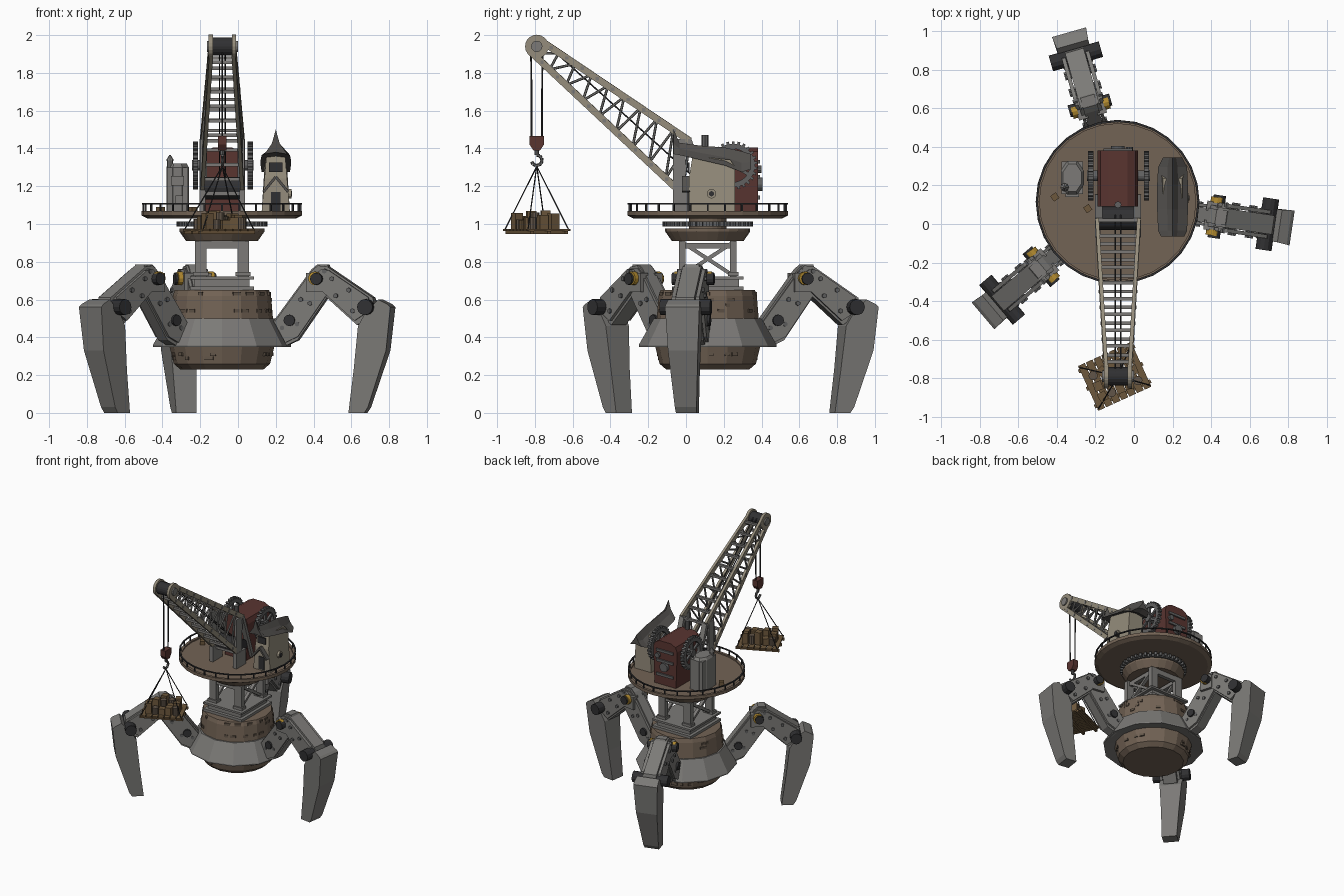
import bpy, bmesh, random
from math import sin, cos, pi, radians
from mathutils import Matrix, Vector

if "Cube" in bpy.data.objects:
    bpy.data.objects.remove(bpy.data.objects["Cube"])

random.seed(4)
CX, CY = -0.085, 0.115
C = Matrix.Translation((CX, CY, 0))
I = Matrix.Identity(4)
COL = dict(brown=(.17, .125, .09), tile=(.12, .09, .065), grey=(.2, .195, .185), steel=(.12, .12, .12),
           dark=(.03, .03, .032), red=(.1, .035, .03), beige=(.3, .265, .2), gold=(.45, .26, .03),
           wood=(.15, .095, .045), roof=(.085, .08, .075))
MATS = {}
for k, c in COL.items():
    MATS[k] = bpy.data.materials.new(k)
    MATS[k].diffuse_color = (*c, 1)


class Part:
    """Collects simple solids into one named, flat-shaded object."""
    def __init__(self, name, mat):
        self.name, self.mat, self.bm = name, mat, bmesh.new()

    def box(self, loc, size, M=I, rot=I):
        bmesh.ops.create_cube(self.bm, size=1, matrix=M @ Matrix.Translation(loc) @ rot @ Matrix.Diagonal((*size, 1)))

    def rod(self, a, b, r, r2=None, n=8, M=I):
        a, b = Vector(a), Vector(b)
        T = Matrix.Translation((a + b) / 2) @ (b - a).to_track_quat('Z', 'Y').to_matrix().to_4x4()
        bmesh.ops.create_cone(self.bm, cap_ends=True, segments=n, radius1=r, radius2=r if r2 is None else r2,
                              depth=(b - a).length, matrix=M @ T)

    def beam(self, a, b, w, h, M=I):
        a, b = Vector(a), Vector(b)
        T = Matrix.Translation((a + b) / 2) @ (b - a).to_track_quat('Z', 'X').to_matrix().to_4x4()
        self.box((0, 0, 0), (h, w, (b - a).length), M @ T)

    def prism(self, pts, M=I, hw=.05, off=0):
        # outline in local xz, extruded along y; a third value sets the half width per point
        w = [p[2] if len(p) > 2 else hw for p in pts]
        s = [[self.bm.verts.new(M @ Vector((p[0], off + d * q, p[1]))) for p, q in zip(pts, w)] for d in (-1, 1)]
        n = len(pts)
        self.bm.faces.new(s[0])
        self.bm.faces.new(s[1][::-1])
        for i in range(n):
            self.bm.faces.new((s[0][i], s[1][i], s[1][(i + 1) % n], s[0][(i + 1) % n]))

    def lathe(self, prof, n, M=I, ring=False):
        V = [[self.bm.verts.new(M @ Vector((r * cos(2 * pi * i / n), r * sin(2 * pi * i / n), z))) for r, z in prof]
             for i in range(n)]
        m = len(prof)
        for i in range(n):
            A, B = V[i], V[(i + 1) % n]
            for j in range(m if ring else m - 1):
                k = (j + 1) % m
                self.bm.faces.new((A[j], B[j], B[k], A[k]))
        if not ring:
            self.bm.faces.new([v[0] for v in V])
            self.bm.faces.new([v[-1] for v in V])

    def gear(self, M, r, h, teeth, inner):
        self.lathe([(inner, -h / 2), (r * .9, -h / 2), (r * .9, h / 2), (inner, h / 2)], 32, M, True)
        for i in range(teeth):
            self.box((r * .93, 0, 0), (r * .14, r * 3 / teeth, h), M @ Matrix.Rotation(2 * pi * i / teeth, 4, 'Z'))

    def done(self):
        bmesh.ops.recalc_face_normals(self.bm, faces=self.bm.faces)
        me = bpy.data.meshes.new(self.name)
        self.bm.to_mesh(me)
        self.bm.free()
        me.materials.append(MATS[self.mat])
        ob = bpy.data.objects.new(self.name, me)
        bpy.context.collection.objects.link(ob)


def rz(a): return Matrix.Rotation(a, 4, 'Z')

# hull, skirt and scattered armour tiles
p = Part('hull', 'brown')
p.lathe([(.22, .23), (.255, .26), (.28, .36), (.28, .48), (.27, .5), (.26, .62), (.25, .65)], 16, C)
p.done()
p = Part('hull_skirt', 'grey')
p.lathe([(.275, .36), (.365, .35), (.365, .36), (.285, .5), (.27, .5)], 12, C, True)
p.done()
p = Part('hull_tiles', 'tile')
for i in range(44):
    z = random.choice((.29, .31, .54, .57, .6, .63))
    r = .268 - (z - .5) * .09 if z > .4 else .255 + (z - .26) * .25
    p.box((r - .004, 0, z), (.016, random.uniform(.02, .05), .018), C @ rz(random.uniform(0, 2 * pi)))
p.done()

# tower: base frame, four columns, braces
p = Part('tower_frame', 'grey')
for z, h in ((.66, .02), (.715, .015)):
    p.box((0, 0, z), (.34, .38, h), C)
p.box((0, 0, .688), (.29, .33, .05), C)
for sx in (-1, 1):
    for sy in (-1, 1):
        p.box((sx * .112, sy * .135, .81), (.06, .035, .2), C)
        p.box((sx * .112, sy * .135, .735), (.08, .055, .02), C)
        p.beam((sx * .115, sy * .13, .73), (sx * .115, -sy * .13, .9), .025, .02, C)
    p.box((sx * .112, 0, .885), (.03, .27, .03), C)
    p.box((0, sx * .135, .89), (.22, .03, .04), C)
p.done()
p = Part('turntable', 'brown')
p.lathe([(.19, .91), (.225, .96), (.225, .975), (.1, .975), (.1, 1.04)], 24, C)
p.done()
p = Part('slewing_gear', 'steel')
p.gear(C @ Matrix.Translation((0, 0, 1)), .24, .024, 40, .09)
p.done()

# deck and railing
p = Part('deck', 'brown')
p.lathe([(.395, 1.03), (.425, 1.045), (.425, 1.07), (.405, 1.07), (.405, 1.06)], 28, C)
p.done()
p = Part('deck_railing', 'dark')
p.lathe([(.414, 1.102), (.424, 1.102), (.424, 1.11), (.414, 1.11)], 28, C, True)
for i in range(28):
    p.box((.416, 0, 1.087), (.009, .009, .04), C @ rz(2 * pi * i / 28))
p.done()

# three legs
ARM1 = [(.27, .47), (.485, .76), (.515, .785), (.57, .785), (.615, .68), (.41, .385), (.335, .35)]
ARM2 = [(.48, .745), (.52, .78), (.57, .775), (.815, .61), (.83, .53), (.73, .465), (.535, .64)]
FOOT = [(.90, .575, .09), (.915, .56, .092), (.89, .33, .08), (.79, .03, .058), (.77, 0, .055), (.685, 0, .055),
        (.715, .23, .065), (.74, .46, .08), (.78, .53, .085), (.85, .6, .085)]
for n, ang in (('right', -8.5), ('back', 106), ('left', 220.3)):
    L = C @ rz(radians(ang))
    p = Part(n + '_leg_arms', 'grey')
    p.prism(ARM1, L, .038)
    p.prism(ARM2, L, .05)
    for s in (-1, 1):
        p.prism([(x * .9 + .045, z * .9 + .057) for x, z in ARM1], L, .008, s * .048)
        p.prism([(x * .86 + .092, z * .86 + .088) for x, z in ARM2], L, .01, s * .064)
        p.box((.51, s * .05, .69), (.1, .05, .1), L)
    p.done()
    p = Part(n + '_leg_foot', 'grey')
    p.prism(FOOT, L)
    p.done()
    p = Part(n + '_leg_axles', 'dark')
    for x, z, r, w in ((.52, .71, .032, .112), (.785, .56, .042, .135), (.37, .49, .03, .07)):
        p.rod((x, -w, z), (x, w, z), r, n=12, M=L)
    p.done()
    p = Part(n + '_leg_bolts', 'steel')
    for x, z, w in ((.33, .45, .06), (.43, .6, .065), (.41, .47, .06), (.48, .58, .065), (.6, .71, .085),
                    (.69, .65, .085), (.62, .62, .085), (.71, .54, .085), (.56, .75, .08)):
        p.rod((x, -w, z), (x, w, z), .013, n=6, M=L)
    p.done()
    p = Part(n + '_leg_knee_rings', 'gold')
    for s in (-1, 1):
        p.rod((.512, s * .07, .712), (.512, s * .1, .712), .036, n=12, M=L)
    p.done()

# boom: four chords, rungs, side lacing
X = -.083
U0, U1, L0, L1 = [Vector((0, y, z)) for y, z in ((.02, 1.44), (-.76, 1.965), (-.02, 1.16), (-.81, 1.9))]
def node(a, b, s, t, e=0):
    v = a.lerp(b, t)
    return Vector((X + s * (.108 - .048 * t + e), v.y, v.z))
p = Part('boom_chords', 'beige')
q = Part('boom_lacing', 'grey')
N = 9
for s in (-1, 1):
    p.beam(node(U0, U1, s, 0), node(U0, U1, s, 1), .02, .036)
    p.beam(node(L0, L1, s, 0), node(L0, L1, s, 1), .02, .036)
    p.rod((X + s * .05, -.79, 1.94), (X + s * .072, -.79, 1.94), .062, n=20)
    q.rod((X + s * .07, -.79, 1.94), (X + s * .082, -.79, 1.94), .03, n=12)
    for i in range(N):
        t, u = i / N, (i + 1) / N
        q.rod(node(U0, U1, s, t), node(L0, L1, s, u), .007, n=6)
        q.rod(node(U0, U1, s, t), node(L0, L1, s, t), .007, n=6)
for i in range(N + 1):
    t = i / N * .94
    q.beam(node(U0, U1, -1, t, .012), node(U0, U1, 1, t, .012), .018, .018)
    q.beam(node(L0, L1, -1, t, .012), node(L0, L1, 1, t, .012), .018, .018)
# boom mount
for s in (-1, 1):
    q.box((X + s * .108, -.035, 1.3), (.02, .065, .3))
    q.beam((X + s * .1, .02, 1.44), (X + s * .1, .14, 1.08), .04, .025)
    q.box((X + s * .105, -.01, 1.12), (.03, .12, .12))
p.done()
q.done()
p = Part('boom_pulley_and_winch', 'dark')
p.rod((X - .05, -.79, 1.94), (X + .05, -.79, 1.94), .048, n=20)
p.rod((X - .1, .03, 1.19), (X + .1, .03, 1.19), .06, n=16)
p.done()

# ropes, hook block and hook
p = Part('hoist_ropes', 'dark')
for y in (-.82, -.76):
    p.rod((X, y, 1.93), (X, -.79 + (y + .79) * .9, 1.45), .005, n=6)
for s in (-1, 1):
    p.rod((X + s * .015, -.77, 1.98), (X + s * .015, .05, 1.24), .004, n=6)
H = Vector((X, -.79, 1.305))
G = Matrix.Translation((-.1, -.79, 0)) @ rz(radians(24.5))
for a in (-1, 1):
    for b in (-1, 1):
        p.rod(H, G @ Vector((a * .15, b * .12, .965)), .0035, n=5)
p.done()
p = Part('hook_block', 'red')
p.prism([(-.038, 1.465), (.038, 1.465), (.038, 1.42), (.018, 1.39), (-.018, 1.39), (-.038, 1.42)],
        Matrix.Translation((X, -.79, 0)) @ rz(pi / 2), .022)
p.done()
p = Part('hook', 'steel')
p.rod((X, -.79, 1.4), (X, -.79, 1.365), .012)
arc = [Vector((X, -.79 + .028 * cos(a), 1.337 + .028 * sin(a))) for a in [radians(90 - 32 * i) for i in range(9)]]
for a, b in zip(arc, arc[1:]):
    p.rod(a, b, .009, n=6)
p.done()

# cargo pallet and load
p = Part('cargo_pallet', 'wood')
for i in range(7):
    p.box((-.132 + i * .044, 0, .968), (.038, .255, .012), G)
for y in (-.1, 0, .1):
    p.box((0, y, .955), (.32, .02, .018), G)
p.done()
p = Part('cargo_crates', 'wood')
q = Part('cargo_barrels', 'tile')
for i in range(15):
    x, y = -.1 + .05 * (i % 5), -.07 + .06 * (i // 5)
    h = random.uniform(.04, .085) + (.045 if i in (6, 7, 12) else 0)
    if i % 3 == 1:
        q.rod((x, y, .973), (x, y, .975 + h), .024, n=10, M=G)
    else:
        p.box((x, y, .973 + h / 2), (.045, .048, h), G, rz(random.uniform(-.4, .4)))
p.done()
q.done()

# engine house: arched profile
p = Part('engine_house', 'red')
E = Matrix.Translation((X, .235, 0))
p.prism([(-.095, 1.06), (-.105, 1.35), (-.09, 1.385), (-.05, 1.405), (.05, 1.405), (.09, 1.385), (.105, 1.35), (.095, 1.06)], E, .145)
p.done()
p = Part('engine_fittings', 'steel')
for z in (1.14, 1.25, 1.33):
    p.box((X, .385, z), (.15, .012, .02))
p.rod((X, .37, 1.21), (X, .405, 1.21), .035, n=12)
p.rod((X + .06, .37, 1.29), (X + .06, .4, 1.29), .02, n=10)
p.rod((X, .1, 1.38), (X, .1, 1.47), .018, n=8)
p.rod((X - .16, .25, 1.31), (X + .165, .25, 1.31), .028, n=12)
p.done()
for n, x in (('left', -.225), ('right', .065)):
    p = Part(n + '_drive_gear', 'steel')
    W = Matrix.Translation((x, .25, 1.31)) @ Matrix.Rotation(pi / 2, 4, 'Y')
    p.gear(W, .128, .028, 26, .088)
    for i in range(3):
        p.box((0, 0, 0), (.19, .018, .016), W @ rz(i * pi / 3))
    p.done()

# generator cabinet
p = Part('generator_cabinet', 'grey')
K = Matrix.Translation((-.32, .24, 0))
p.lathe([(.068, 1.06), (.068, 1.3), (.055, 1.32)], 8, K @ Matrix.Diagonal((.95, 1.4, 1, 1)) @ rz(pi / 8))
p.box((0, 0, 1.18), (.11, .17, .24), K)
p.rod((-.04, -.05, 1.3), (-.04, -.05, 1.335), .016, M=K)
p.rod((-.04, -.05, 1.335), (-.04, -.05, 1.365), .022, .004, M=K)
p.box((0, -.09, 1.23), (.07, .02, .05), K)
p.box((.01, -.09, 1.13), (.04, .02, .04), K)
p.done()

# cabin with awning, window and sagging roof
p = Part('cabin', 'beige')
B = Matrix.Translation((.2, .135, 0))
p.prism([(-.12, 1.06, .075), (.125, 1.06, .075), (.125, 1.3, .06), (.1, 1.34, .05), (-.1, 1.36, .05), (-.12, 1.24, .06)], B @ rz(pi / 2))
p.rod((0, 0, 1.16), (.082, 0, 1.16), .025, n=12, M=B)
p.done()
p = Part('cabin_fittings', 'dark')
p.rod((.05, 0, 1.16), (.087, 0, 1.16), .014, n=12, M=B)
p.box((0, -.121, 1.3), (.07, .01, .05), B)
p.box((0, -.121, 1.12), (.05, .012, .1), B)
p.done()
p = Part('cabin_roof', 'roof')
for s in (-1, 1):
    p.beam((0, -.135, 1.25), (s * .065, -.135, 1.17), .04, .014, B)
rows = []
for y, ridge, eave, w in ((-.2, 1.5, 1.37, .06), (-.17, 1.43, 1.365, .075), (-.06, 1.415, 1.34, .08),
                          (.07, 1.405, 1.31, .08), (.16, 1.385, 1.275, .075), (.21, 1.37, 1.29, .05)):
    rows.append([p.bm.verts.new(B @ Vector(v)) for v in
                 ((-w, y, eave), (-w * .35, y, (ridge + eave * 2) / 3 + .012), (0, y, ridge), (w * .35, y, (ridge + eave * 2) / 3 + .012),
                  (w, y, eave), (0, y, eave + .01))])
for a, b in zip(rows, rows[1:]):
    for j in range(6):
        k = (j + 1) % 6
        p.bm.faces.new((a[j], a[k], b[k], b[j]))
p.bm.faces.new(rows[0])
p.bm.faces.new(rows[-1])
p.done()

# small deck hatches
p = Part('deck_crates', 'wood')
for x, y in ((-.41, .14), (-.24, .08)):
    p.box((x, y, 1.075), (.035, .035, .03), I, rz(.6))
p.done()

for m in bpy.data.materials:
    if m.users and not m.is_grease_pencil:
        m.use_nodes = True
        m.node_tree.nodes["Principled BSDF"].inputs["Base Color"].default_value = m.diffuse_color
